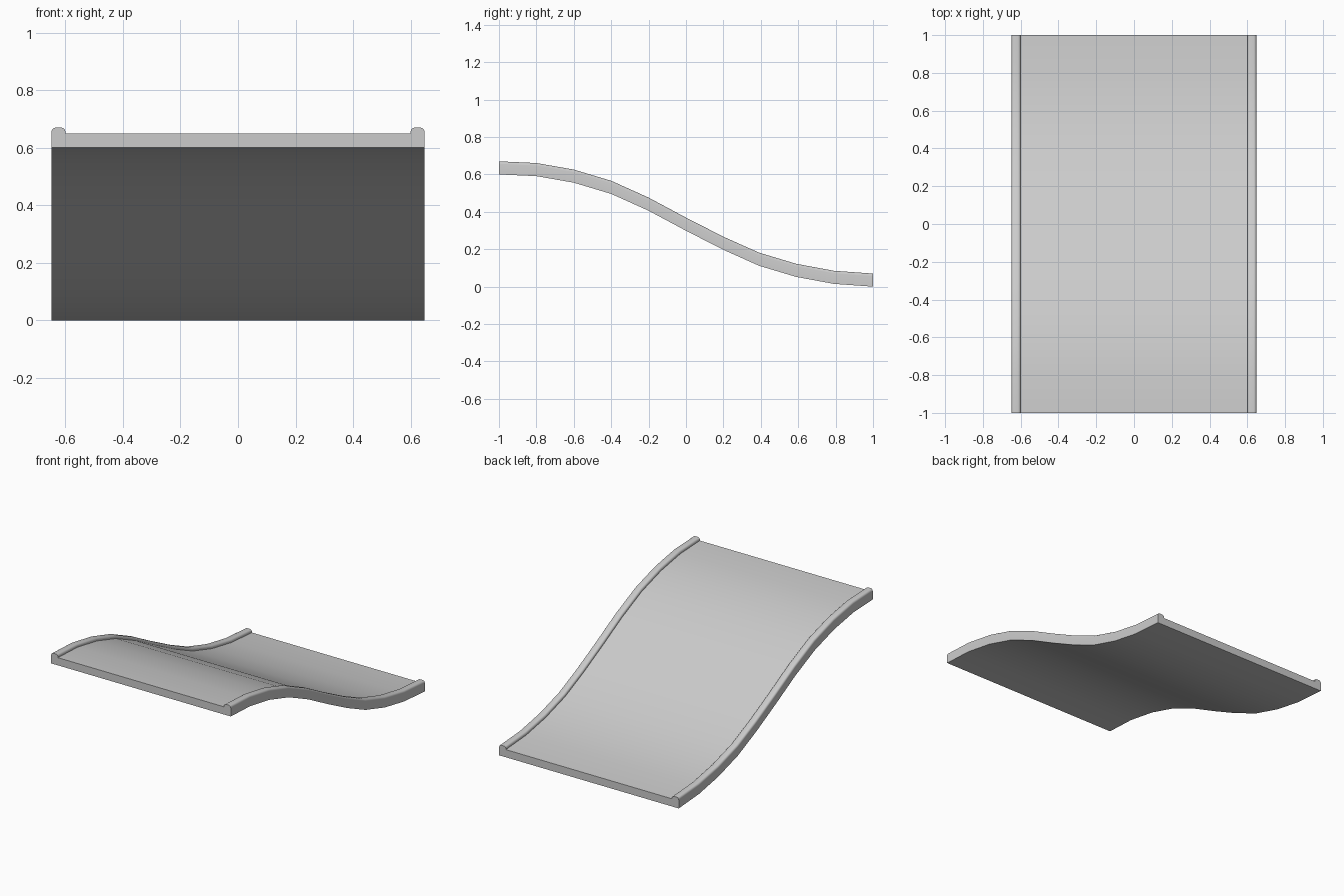
import bpy, bmesh, math

if "Cube" in bpy.data.objects:
    bpy.data.objects.remove(bpy.data.objects["Cube"])

HALF_W, RAIL_X = 0.648, 0.60      # outer half width, inner face of the rails
DECK, RAIL, R = 0.05, 0.07, 0.014  # deck thickness, rail height, rail rounding
SEGS = 4

# S-shaped path of the underside (y, z)
path = [(-1, .6), (-.8, .591), (-.6, .556), (-.4, .496), (-.2, .406), (0, .299),
        (.2, .197), (.39, .112), (.59, .052), (.79, .015), (1, 0)]


def arc(cx, cz, start):
    """Quarter round, counter-clockwise from the start angle."""
    return [(cx + R * math.cos(start + math.pi / 2 * i / SEGS),
             cz + R * math.sin(start + math.pi / 2 * i / SEGS)) for i in range(SEGS + 1)]


# Cross-section: right half from the bottom corner to the inner rail foot, then mirrored
half = [(HALF_W, 0)]
half += arc(HALF_W - R, RAIL - R, 0)
half += arc(RAIL_X + R, RAIL - R, math.pi / 2)
half += [(RAIL_X, DECK)]
section = half + [(-x, z) for x, z in reversed(half)]

# Sweep the section vertically along the path
bm = bmesh.new()
rings = [[bm.verts.new((x, y, z + h)) for x, h in section] for y, z in path]
n = len(section)
for a, b in zip(rings, rings[1:]):
    for i in range(n):
        j = (i + 1) % n
        bm.faces.new((a[i], a[j], b[j], b[i]))
bm.faces.new(rings[0])
bm.faces.new(rings[-1][::-1])
bmesh.ops.recalc_face_normals(bm, faces=bm.faces)

mesh = bpy.data.meshes.new("curved_slide_panel")
bm.to_mesh(mesh)
bm.free()
panel = bpy.data.objects.new("curved_slide_panel", mesh)
bpy.context.collection.objects.link(panel)

# Plain grey finish
grey = bpy.data.materials.new("light_grey")
grey.diffuse_color = (0.6, 0.6, 0.6, 1)
grey.use_nodes = True
grey.node_tree.nodes["Principled BSDF"].inputs["Base Color"].default_value = grey.diffuse_color
mesh.materials.append(grey)

# Smooth curve and rounded rails, crisp corners
bpy.context.view_layer.objects.active = panel
panel.select_set(True)
bpy.ops.object.shade_smooth_by_angle(angle=math.radians(35))
